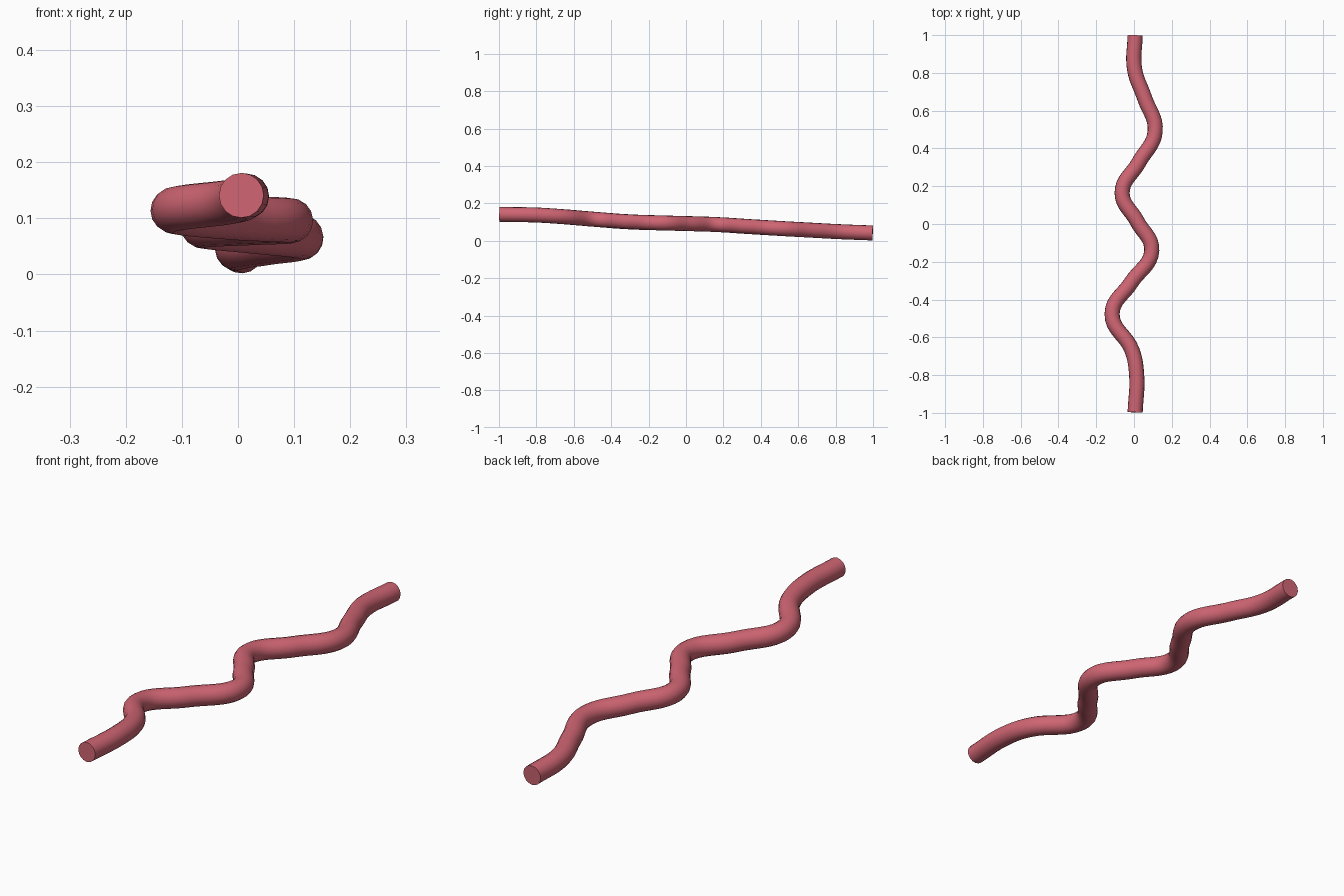
import bpy

if "Cube" in bpy.data.objects:
    bpy.data.objects.remove(bpy.data.objects["Cube"])

# Centre line of the wavy rod, from the high front end to the low back end
path = [
    (0.006, -0.997, 0.141), (0.014, -0.80, 0.138), (-0.010, -0.67, 0.130),
    (-0.116, -0.475, 0.114), (-0.015, -0.31, 0.102), (0.094, -0.14, 0.096),
    (0.016, 0.015, 0.092), (-0.063, 0.165, 0.087), (0.025, 0.325, 0.077),
    (0.112, 0.49, 0.067), (0.055, 0.67, 0.057), (0.003, 0.82, 0.049),
    (0.006, 0.998, 0.042),
]

# Round tube swept along a smooth curve, with flat ends
curve = bpy.data.curves.new("wavy_rod", "CURVE")
curve.dimensions = "3D"
curve.resolution_u = 8
curve.bevel_depth = 0.04
curve.bevel_resolution = 6
curve.use_fill_caps = True
spline = curve.splines.new("BEZIER")
spline.bezier_points.add(len(path) - 1)
for point, co in zip(spline.bezier_points, path):
    point.co = co
    point.handle_left_type = point.handle_right_type = "AUTO"

rod = bpy.data.objects.new("wavy_rod", curve)
bpy.context.collection.objects.link(rod)
bpy.context.view_layer.objects.active = rod
rod.select_set(True)
bpy.ops.object.convert(target="MESH")
bpy.ops.object.shade_smooth_by_angle()

# Rose-red finish
mat = bpy.data.materials.new("rose_red")
mat.diffuse_color = (0.62, 0.13, 0.17, 1)
mat.use_nodes = True
mat.node_tree.nodes["Principled BSDF"].inputs["Base Color"].default_value = mat.diffuse_color
rod = bpy.context.object
rod.data.materials.clear()
rod.data.materials.append(mat)
